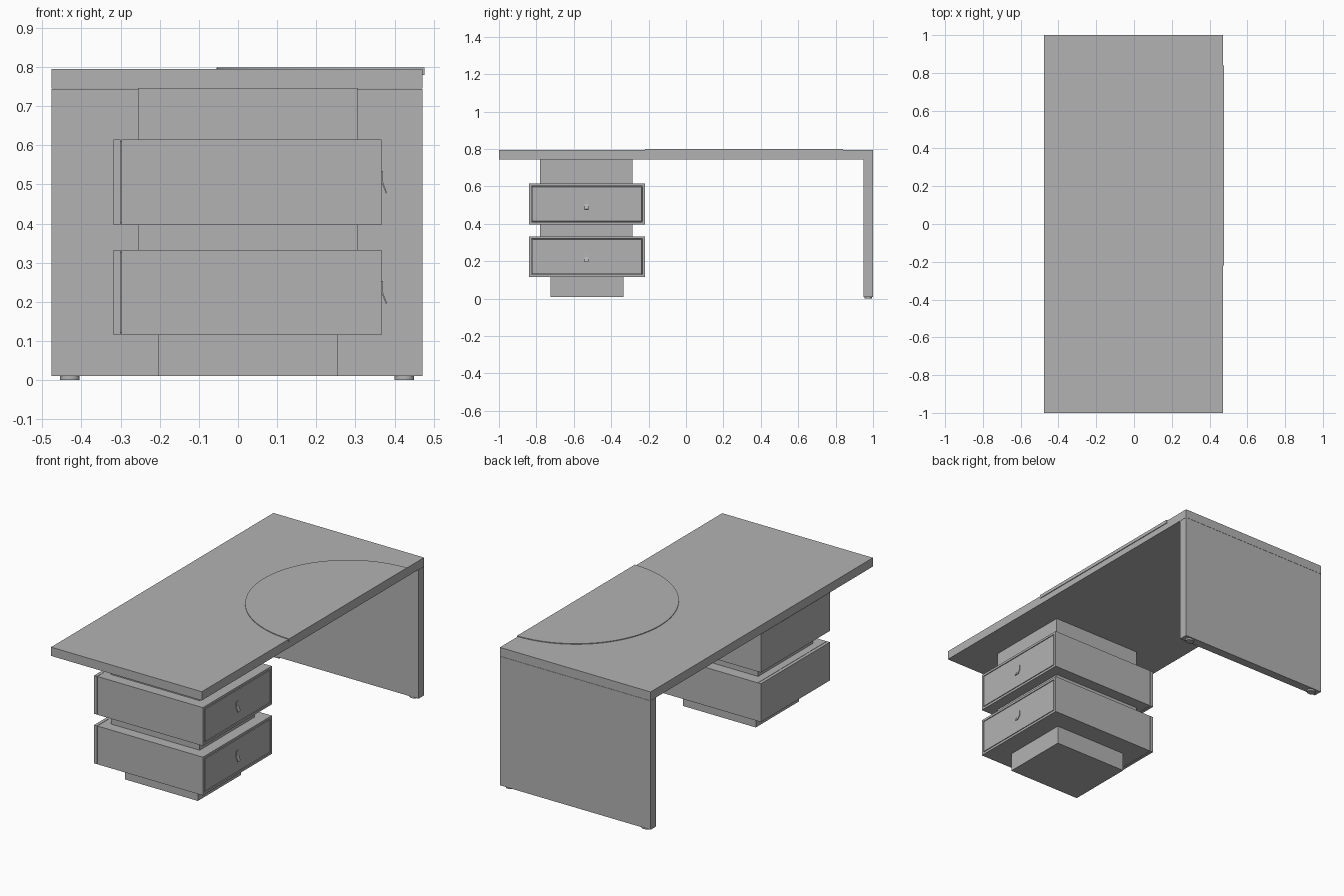
import bpy, bmesh, math
from mathutils import Vector

old = bpy.data.objects.get("Cube")
if old:
    bpy.data.objects.remove(old, do_unlink=True)

# One neutral finish for the whole desk
grey = bpy.data.materials.new("neutral_grey")
grey.use_nodes = True
colour = (0.45, 0.45, 0.45, 1)
grey.diffuse_color = colour
grey.node_tree.nodes["Principled BSDF"].inputs["Base Color"].default_value = colour


def finish(name, bm):
    bmesh.ops.recalc_face_normals(bm, faces=bm.faces)
    mesh = bpy.data.meshes.new(name)
    bm.to_mesh(mesh)
    bm.free()
    mesh.materials.append(grey)
    obj = bpy.data.objects.new(name, mesh)
    bpy.context.collection.objects.link(obj)
    return obj


def box_mesh(x, y, z):
    """Box from (low, high) ranges."""
    bm = bmesh.new()
    bmesh.ops.create_cube(bm, size=1)
    for v in bm.verts:
        v.co = Vector([r[0] if c < 0 else r[1] for c, r in zip(v.co, (x, y, z))])
    return bm


def box(name, x, y, z):
    return finish(name, box_mesh(x, y, z))


def prism(name, outline, direction):
    """Extrude a closed outline of 3D points along a direction."""
    bm = bmesh.new()
    face = bm.faces.new([bm.verts.new(p) for p in outline])
    ext = bmesh.ops.extrude_face_region(bm, geom=[face])
    verts = [g for g in ext["geom"] if isinstance(g, bmesh.types.BMVert)]
    bmesh.ops.translate(bm, verts=verts, vec=direction)
    return finish(name, bm)


# Top slab and end panel
WIDTH = (-0.477, 0.472)
box("desk_top", WIDTH, (-1, 1), (0.745, 0.795))
box("end_panel_leg", WIDTH, (0.95, 1), (0.01, 0.744))

# Disc feet under the end panel
for side, x in (("right", -0.43), ("left", 0.425)):
    bm = bmesh.new()
    bmesh.ops.create_cone(bm, cap_ends=True, segments=24, radius1=0.025,
                          radius2=0.025, depth=0.012)
    # keep the foot within the thickness of the panel
    for v in bm.verts:
        v.co.y *= 0.8
    bmesh.ops.translate(bm, verts=bm.verts, vec=(x, 0.974, 0.006))
    finish("foot_" + side, bm)

# Half-round writing pad with a lip folded over the long edge
CENTRE_Y, RADIUS, STEPS = 0.31, 0.53, 48
arc = [math.pi / 2 + math.pi * i / STEPS for i in range(STEPS + 1)]
prism("writing_pad",
      [(0.475 + RADIUS * math.cos(a), CENTRE_Y + RADIUS * math.sin(a), 0.795) for a in arc],
      (0, 0, 0.004))
box("writing_pad_lip", (0.472, 0.476), (CENTRE_Y - RADIUS, CENTRE_Y + RADIUS), (0.78, 0.799))

# Pedestal core and plinth
box("pedestal_core", (-0.255, 0.305), (-0.78, -0.285), (0.12, 0.745))
box("pedestal_plinth", (-0.205, 0.255), (-0.725, -0.335), (0.01, 0.115))

# Drawers with a separate back board, grooved front and pull tab
DEPTH = (-0.84, -0.22)
for name, low in (("lower", 0.115), ("upper", 0.397)):
    z = (low, low + 0.218)
    box(name + "_drawer_back", (-0.318, -0.300), DEPTH, z)
    box(name + "_drawer_joint", (-0.301, -0.297), (-0.835, -0.225), (low + 0.005, low + 0.213))
    bm = box_mesh((-0.298, 0.367), DEPTH, z)
    bm.normal_update()
    front = max(bm.faces, key=lambda f: f.calc_center_median().x)
    for width, shift in ((0.018, 0), (0.001, -0.01), (0.004, 0), (0.001, 0.01)):
        bmesh.ops.inset_region(bm, faces=[front], thickness=width, depth=0)
        bmesh.ops.translate(bm, verts=front.verts, vec=(shift, 0, 0))
    finish(name + "_drawer_box", bm)

    # Tab lies on the front and bends outward at its lower end
    profile = [(0.366, 0.138), (0.370, 0.138), (0.371, 0.108), (0.381, 0.081),
               (0.378, 0.080), (0.368, 0.105), (0.366, 0.105)]
    prism(name + "_drawer_pull", [(px, -0.544, low + pz) for px, pz in profile], (0, 0.024, 0))
